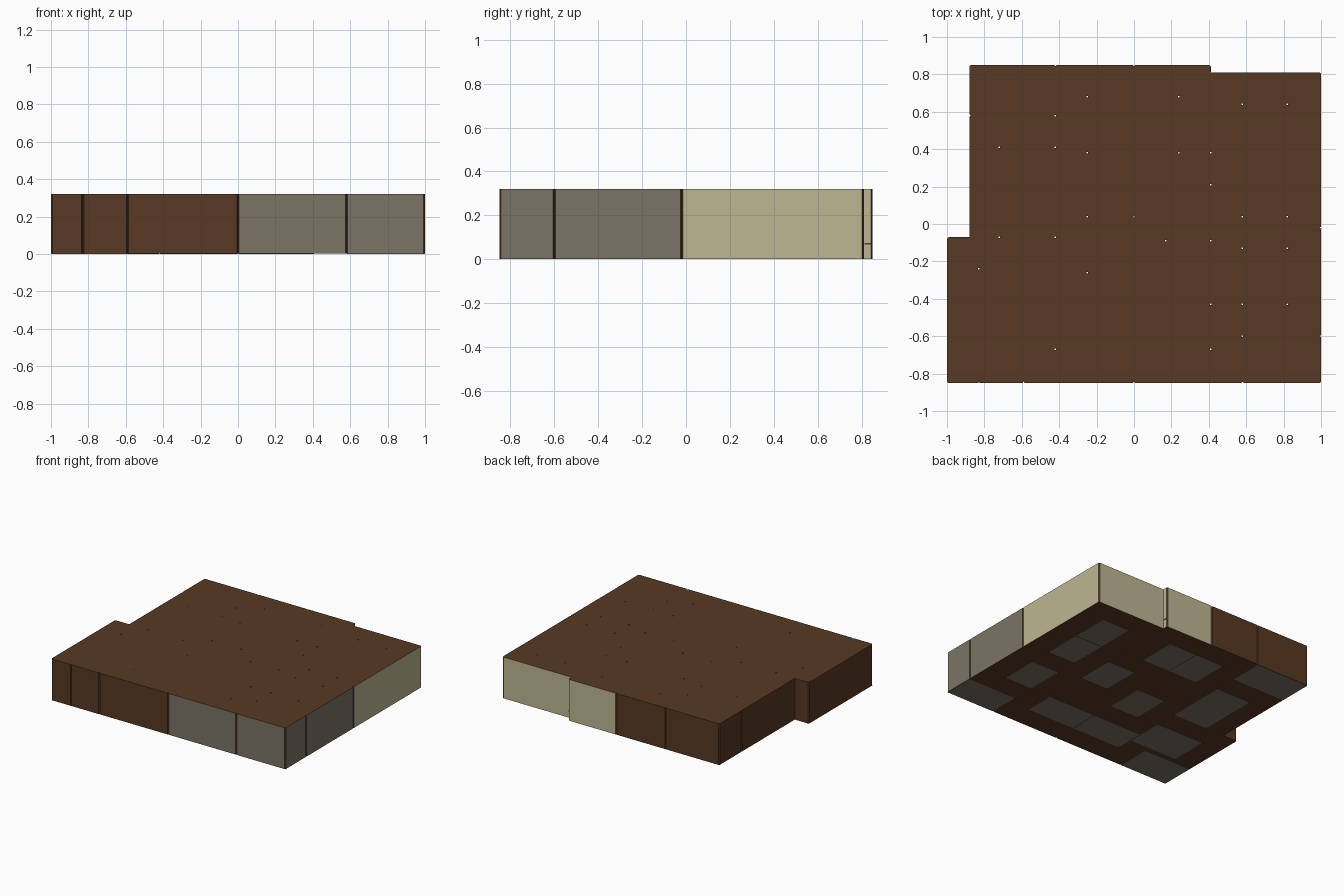
import bpy, bmesh
from mathutils import Vector

if "Cube" in bpy.data.objects:
    bpy.data.objects.remove(bpy.data.objects["Cube"])

H, BASE, C = 0.32, 0.002, 0.008   # height, floor plate thickness, groove size


def lin(v):
    v /= 255
    return v / 12.92 if v <= 0.04045 else ((v + 0.055) / 1.055) ** 2.4


def material(name, rgb):
    m = bpy.data.materials.new(name)
    m.diffuse_color = (*[lin(c) for c in rgb], 1)
    m.use_nodes = True
    m.node_tree.nodes["Principled BSDF"].inputs["Base Color"].default_value = m.diffuse_color
    return m


brown = material("brown wood", (88, 57, 34))
grey = material("grey stone", (123, 116, 102))
beige = material("beige plaster", (190, 183, 146))


def finish(name, bm, mats):
    me = bpy.data.meshes.new(name)
    bm.to_mesh(me)
    bm.free()
    for m in mats:
        me.materials.append(m)
    ob = bpy.data.objects.new(name, me)
    bpy.context.collection.objects.link(ob)
    return ob


def box(name, lo, hi, mat):
    bm = bmesh.new()
    bmesh.ops.create_cube(bm, size=1)
    for v in bm.verts:
        v.co = [(l + h) / 2 + c * (h - l) for l, h, c in zip(lo, hi, v.co)]
    return finish(name, bm, [mat])


# Outline, counter-clockwise, with panel seams on the straight runs
outline = [(-1, -.85), (-.83, -.85), (-.59, -.85), (0, -.85), (.58, -.85),
           (1, -.85), (1, -.60), (1, -.02), (1, .81), (.41, .81), (.41, .85),
           (0, .85), (-.42, .85), (-.88, .85), (-.88, .58), (-.88, -.07),
           (-1, -.07)]
pts = [Vector(p) for p in outline]
loop = []
for i, p in enumerate(pts):
    a = (p - pts[i - 1]).normalized()
    b = (pts[(i + 1) % len(pts)] - p).normalized()
    turn = a.cross(b)
    if turn < -0.5:                      # inner corner
        loop.append(p)
    elif turn > 0.5:                     # chamfered outer corner
        loop += [p - a * C, p + b * C]
    else:                                # V groove between panels
        loop += [p - a * C * .7, p + Vector((-a.y, a.x)) * C, p + a * C * .7]

# Small shafts where room corners meet
shafts = [(-.25, .68), (.24, .68), (.58, .64), (.82, .64), (-.42, .58),
          (-.72, .41), (-.42, .41), (-.25, .38), (.24, .38), (.41, .38),
          (.41, .21), (-.25, .04), (0, .04), (.58, .04), (.82, .04),
          (-.72, -.07), (-.42, -.07), (.17, -.09), (.41, -.09), (.58, -.13),
          (.82, -.13), (-.83, -.24), (-.25, -.26), (.41, -.43), (.58, -.43),
          (.82, -.43), (.58, -.6), (-.42, -.67), (.41, -.67)]

# Main block: outline with shafts, extruded upward
bm = bmesh.new()


def ring(points):
    vs = [bm.verts.new((x, y, BASE)) for x, y in points]
    return [bm.edges.new((v, vs[(i + 1) % len(vs)])) for i, v in enumerate(vs)]


edges = ring(loop)
r = 0.004
for x, y in shafts:
    edges += ring([(x - r, y - r), (x + r, y - r), (x + r, y + r), (x - r, y + r)])
bmesh.ops.triangle_fill(bm, use_beauty=True, edges=edges, normal=(0, 0, 1))
ext = bmesh.ops.extrude_face_region(bm, geom=bm.faces[:], use_keep_orig=True)
for v in [g for g in ext["geom"] if isinstance(g, bmesh.types.BMVert)]:
    v.co.z = H
bmesh.ops.recalc_face_normals(bm, faces=bm.faces[:])
# Wall panels coloured by quarter; grooves, corners and shafts stay brown
for f in bm.faces:
    n, c = f.normal, f.calc_center_median()
    flat = max(abs(n.x), abs(n.y)) > 0.99
    if flat and f.calc_area() > 0.02 * H and c.x > 0:
        f.material_index = 2 if c.y > -.02 else 1
finish("building_block", bm, [brown, grey, beige])

# Grey floor plates on the underside: x0, x1, y0, y1
floors = [(.58, .82, .04, .34), (.58, .82, .34, .64), (-.25, 0, .38, .68),
          (0, .24, .38, .68), (-.88, -.42, .58, .85), (-.72, -.42, -.07, .41),
          (.17, .41, -.09, .21), (-.25, 0, -.26, .04), (.58, .82, -.43, -.13),
          (.58, 1, -.85, -.60), (0, .41, -.67, -.43), (-.42, 0, -.67, -.43),
          (-.83, -.42, -.54, -.24), (-1, -.59, -.85, -.58)]
g = 0.003
for i, (x0, x1, y0, y1) in enumerate(floors):
    box(f"floor_plate_{i + 1}", (x0 + g, y0 + g, 0), (x1 - g, y1 - g, BASE + .0005), grey)

# Thin sill line on the short back step
box("step_sill", (.405, .812, .066), (.412, .842, .073), brown)
